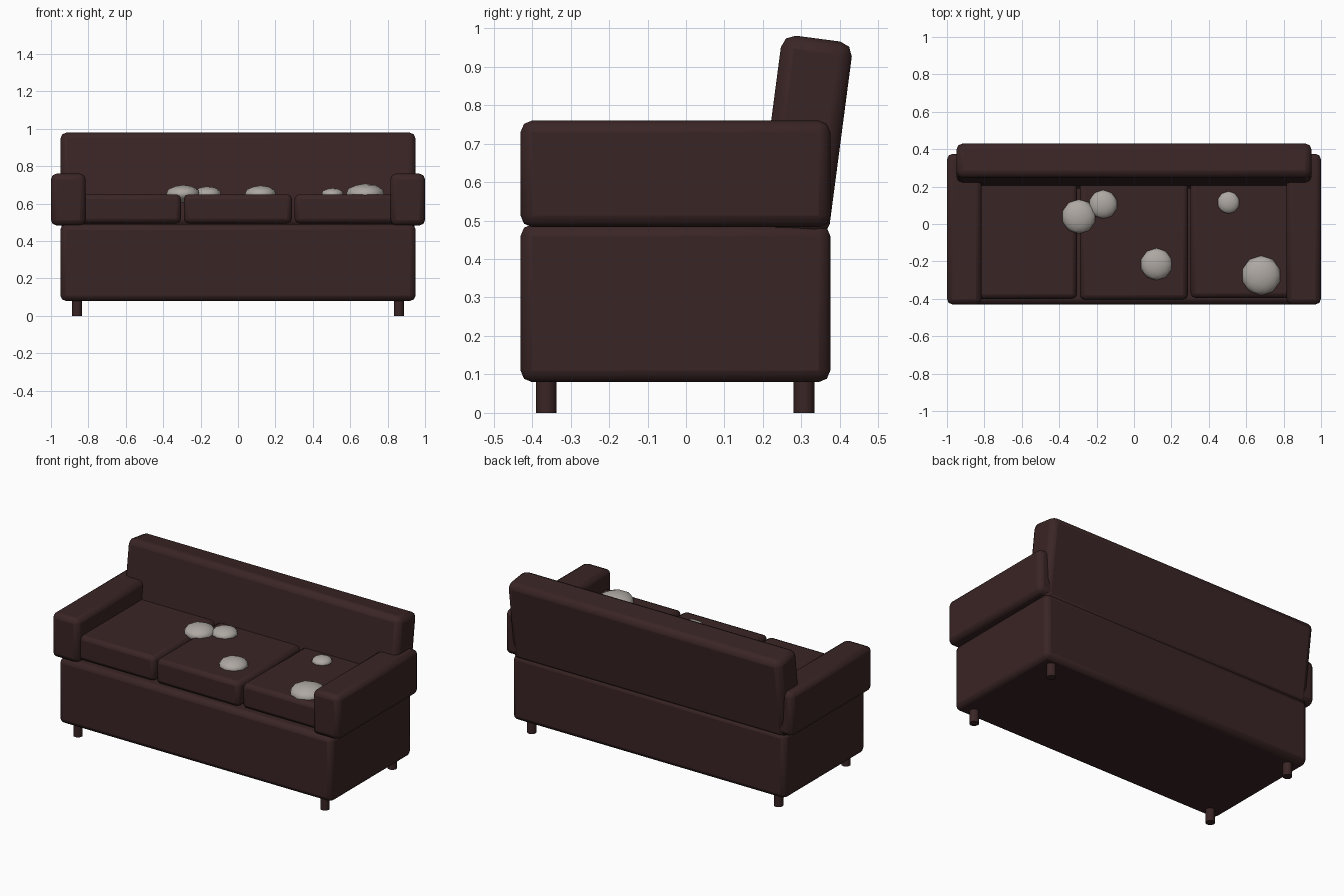
import bpy
import math

cube = bpy.data.objects.get("Cube")
if cube:
    bpy.data.objects.remove(cube, do_unlink=True)


def material(name, colour):
    m = bpy.data.materials.new(name)
    m.use_nodes = True
    m.diffuse_color = (*colour, 1)
    bsdf = m.node_tree.nodes["Principled BSDF"]
    bsdf.inputs["Base Color"].default_value = (*colour, 1)
    bsdf.inputs["Roughness"].default_value = 0.8
    return m


LEATHER = material("dark brown leather", (0.042, 0.018, 0.018))
FLUFF = material("pale grey fluff", (0.42, 0.39, 0.36))


def finish(name, mat, angle):
    ob = bpy.context.object
    ob.name = ob.data.name = name
    ob.data.materials.append(mat)
    bpy.ops.object.shade_smooth_by_angle(angle=math.radians(angle))
    return ob


def padded_box(name, x, y, z, bevel=0.03, tilt=0):
    """Rounded box filling the given (low, high) ranges."""
    spans = (x, y, z)
    bpy.ops.mesh.primitive_cube_add(size=1, location=[sum(s) / 2 for s in spans])
    ob = bpy.context.object
    ob.scale = [s[1] - s[0] for s in spans]
    bpy.ops.object.transform_apply(location=False, rotation=False, scale=True)
    ob.rotation_euler.x = math.radians(tilt)
    mod = ob.modifiers.new("Soft edges", 'BEVEL')
    mod.width = bevel
    mod.segments = 2
    return finish(name, LEATHER, 20)


# Base and leaning backrest
DEPTH = (-0.43, 0.375)
padded_box("base", (-0.95, 0.95), DEPTH, (0.08, 0.49))
padded_box("backrest", (-0.95, 0.95), (0.217, 0.403), (0.465, 0.975), 0.035, -7.5)

# Seat cushions
for name, x, front in (("right_cushion", (-0.88, -0.305), -0.4),
                       ("middle_cushion", (-0.29, 0.288), -0.405),
                       ("left_cushion", (0.303, 0.88), -0.395)):
    padded_box(name, x, (front, 0.26), (0.495, 0.65), 0.025)

# Arms and legs
for side, s in (("left", 1), ("right", -1)):
    padded_box(side + "_arm", sorted((s * 0.815, s)), DEPTH, (0.483, 0.76))
    for end, y in (("front", -0.363), ("back", 0.307)):
        bpy.ops.mesh.primitive_cylinder_add(vertices=16, radius=0.027, depth=0.1,
                                            location=(s * 0.86, y, 0.05))
        finish(f"{end}_{side}_leg", LEATHER, 40)

# Flattened fluff balls resting on the seat
for i, (x, y, r) in enumerate(((-0.295, 0.04, 0.092), (-0.165, 0.105, 0.077),
                               (0.12, -0.215, 0.086), (0.505, 0.115, 0.06),
                               (0.68, -0.275, 0.106))):
    bpy.ops.mesh.primitive_ico_sphere_add(subdivisions=2, radius=r, location=(x, y, 0.652))
    bpy.context.object.scale.z = 0.52
    finish(f"fluff_ball_{i + 1}", FLUFF, 60)
